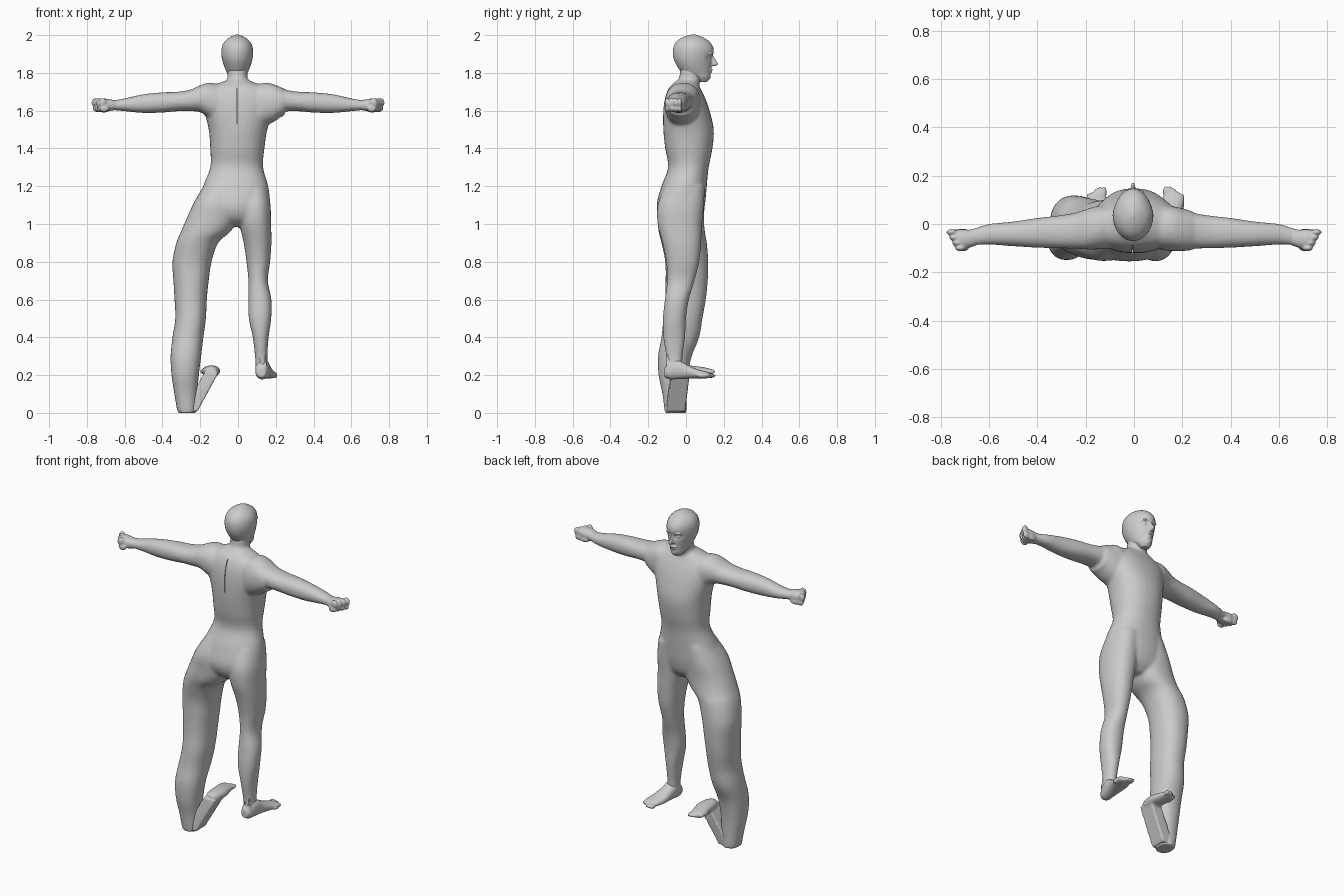
import bpy, bmesh, math
from mathutils import Matrix, Vector

skin = bpy.data.materials.new("plain grey")
skin.diffuse_color = (0.6, 0.6, 0.6, 1)


def spline(rows, steps=4):
    """Smoothly interpolate cross-section rows."""
    out = []
    for i in range(len(rows) - 1):
        a, b, c, d = (rows[max(0, min(len(rows) - 1, i + k))] for k in (-1, 0, 1, 2))
        for s in range(steps):
            t = s / steps
            out.append([0.5 * (2 * q + (r - p) * t + (2 * p - 5 * q + 4 * r - w) * t * t
                               + (3 * q - p - 3 * r + w) * t ** 3)
                        for p, q, r, w in zip(a, b, c, d)])
    return out + [list(rows[-1])]


def loft(bm, rows, axis="z", sides=32, power=0.9):
    """Closed tube; each row is (position, u0, u1, v0, v1) across the axis."""
    order = {"x": (0, 1, 2), "y": (1, 0, 2), "z": (2, 0, 1)}[axis]
    rings = []
    for t, u0, u1, v0, v1 in spline(rows):
        ring = []
        for k in range(sides):
            a = 2 * math.pi * k / sides
            c, s = math.cos(a), math.sin(a)
            co = [0, 0, 0]
            co[order[0]] = t
            co[order[1]] = (u0 + u1) / 2 + (u1 - u0) / 2 * math.copysign(abs(c) ** power, c)
            co[order[2]] = (v0 + v1) / 2 + (v1 - v0) / 2 * math.copysign(abs(s) ** power, s)
            ring.append(bm.verts.new(co))
        rings.append(ring)
    for a, b in zip(rings, rings[1:]):
        for k in range(sides):
            j = (k + 1) % sides
            bm.faces.new((a[k], a[j], b[j], b[k]))
    bm.faces.new(rings[0][::-1])
    bm.faces.new(rings[-1])


def ball(bm, loc, size):
    m = Matrix.Translation(loc) @ Matrix.Diagonal((*size, 1))
    bmesh.ops.create_uvsphere(bm, u_segments=16, v_segments=10, radius=1, matrix=m)


def hull(bm, points):
    bmesh.ops.convex_hull(bm, input=[bm.verts.new(p) for p in points])


def finish(name, bm, voxel=None, smooth=3):
    """Turn shells into one object, fused into a continuous skin."""
    bmesh.ops.recalc_face_normals(bm, faces=bm.faces)
    me = bpy.data.meshes.new(name)
    bm.to_mesh(me)
    bm.free()
    me.materials.append(skin)
    ob = bpy.data.objects.new(name, me)
    bpy.context.collection.objects.link(ob)
    if voxel:
        r = ob.modifiers.new("fuse", "REMESH")
        r.mode = "VOXEL"
        r.voxel_size = voxel
        r.use_smooth_shade = True
        s = ob.modifiers.new("soften", "SMOOTH")
        s.factor = 0.5
        s.iterations = smooth
    return ob


# Body: torso, neck, legs and arms
bm = bmesh.new()
loft(bm, [(0.985, -0.07, 0.06, -0.08, 0.04), (1.03, -0.19, 0.15, -0.135, 0.08),
          (1.1, -0.21, 0.17, -0.155, 0.1), (1.2, -0.185, 0.16, -0.13, 0.11),
          (1.3, -0.147, 0.133, -0.095, 0.12), (1.4, -0.147, 0.14, -0.11, 0.14),
          (1.5, -0.155, 0.155, -0.12, 0.147), (1.6, -0.18, 0.185, -0.12, 0.125),
          (1.67, -0.19, 0.195, -0.11, 0.1), (1.72, -0.155, 0.155, -0.09, 0.075),
          (1.75, -0.09, 0.085, -0.06, 0.06), (1.765, -0.05, 0.045, -0.04, 0.05)])
loft(bm, [(1.68, -0.075, 0.07, -0.08, 0.07), (1.74, -0.06, 0.055, -0.055, 0.07),
          (1.78, -0.055, 0.05, -0.035, 0.085), (1.85, -0.055, 0.05, -0.03, 0.09)])
# stretched leg
loft(bm, [(0.0, -0.32, -0.22, -0.112, 0.002), (0.1, -0.337, -0.215, -0.125, 0.005),
          (0.2, -0.352, -0.207, -0.145, 0.012), (0.3, -0.357, -0.195, -0.148, 0.03),
          (0.4, -0.347, -0.183, -0.13, 0.07), (0.5, -0.332, -0.17, -0.12, 0.087),
          (0.6, -0.336, -0.165, -0.11, 0.105), (0.7, -0.342, -0.155, -0.108, 0.115),
          (0.8, -0.347, -0.14, -0.11, 0.118), (0.9, -0.327, -0.105, -0.13, 0.11),
          (0.96, -0.302, -0.04, -0.145, 0.1), (1.03, -0.272, 0.0, -0.15, 0.095),
          (1.12, -0.23, 0.0, -0.15, 0.1), (1.22, -0.17, 0.0, -0.11, 0.1)])
# straight leg
loft(bm, [(0.22, 0.095, 0.16, -0.1, -0.02), (0.3, 0.09, 0.156, -0.105, -0.018),
          (0.4, 0.078, 0.162, -0.12, -0.005), (0.5, 0.057, 0.176, -0.122, 0.0),
          (0.6, 0.055, 0.177, -0.112, 0.015), (0.7, 0.055, 0.158, -0.1, 0.045),
          (0.8, 0.045, 0.17, -0.105, 0.07), (0.9, 0.03, 0.177, -0.125, 0.08),
          (1.0, 0.008, 0.175, -0.15, 0.085), (1.1, 0.0, 0.172, -0.15, 0.095),
          (1.2, 0.0, 0.155, -0.11, 0.1)])
for side in (-1, 1):
    loft(bm, [(side * x, *r) for x, *r in (
        (0.08, -0.1, 0.08, 1.53, 1.735), (0.15, -0.105, 0.075, 1.56, 1.748),
        (0.2, -0.105, 0.06, 1.592, 1.735), (0.25, -0.102, 0.045, 1.597, 1.712),
        (0.32, -0.1, 0.034, 1.597, 1.7), (0.4, -0.098, 0.025, 1.59, 1.697),
        (0.5, -0.092, 0.01, 1.588, 1.687), (0.6, -0.085, 0.0, 1.597, 1.665),
        (0.66, -0.088, -0.018, 1.603, 1.655), (0.7, -0.09, -0.025, 1.605, 1.655))], "x")
# shoulder fold on one side
loft(bm, [(0.12, -0.11, 0.08, 1.51, 1.745), (0.18, -0.112, 0.07, 1.535, 1.742),
          (0.225, -0.11, 0.058, 1.565, 1.725), (0.245, -0.104, 0.05, 1.575, 1.715)], "x")
body = finish("body", bm, 0.009, 4)

# Spine groove
bm = bmesh.new()
hull(bm, [(x, y, z) for x in (-0.008, -0.004)
          for y, z in ((-0.2, 1.53), (-0.2, 1.72), (-0.105, 1.53), (-0.065, 1.72))])
cutter = finish("spine_groove_cutter", bm)
cutter.hide_render = True
cutter.hide_viewport = True
cut = body.modifiers.new("spine groove", "BOOLEAN")
cut.operation = "DIFFERENCE"
cut.solver = "EXACT"
cut.object = cutter

# Head with face
bm = bmesh.new()
loft(bm, [(1.752, -0.03, 0.022, 0.07, 0.112), (1.775, -0.048, 0.04, 0.03, 0.128),
          (1.80, -0.06, 0.052, -0.02, 0.131), (1.84, -0.075, 0.068, -0.05, 0.135),
          (1.88, -0.086, 0.078, -0.067, 0.141), (1.92, -0.088, 0.08, -0.07, 0.147),
          (1.95, -0.081, 0.073, -0.061, 0.137), (1.975, -0.063, 0.055, -0.04, 0.113),
          (1.993, -0.036, 0.028, -0.007, 0.08), (2.003, -0.01, 0.002, 0.03, 0.05)], power=1)
for v in bm.verts:
    if v.co.y > 0.04:
        for ex in (-0.036, 0.028):
            d = ((v.co.x - ex) / 0.02) ** 2 + ((v.co.z - 1.88) / 0.013) ** 2
            v.co.y -= 0.014 * math.exp(-d)
        v.co.x = -0.004 + (v.co.x + 0.004) * (1 - 1.2 * (v.co.y - 0.04))
for ex in (-0.033, 0.025):
    ball(bm, (ex, 0.122, 1.879), (0.011, 0.008, 0.007))
    ball(bm, (ex, 0.13, 1.9), (0.02, 0.011, 0.006))
hull(bm, [(-0.01, 0.125, 1.895), (0.002, 0.125, 1.895), (-0.004, 0.145, 1.892),
          (-0.02, 0.125, 1.838), (0.012, 0.125, 1.838), (-0.01, 0.171, 1.845),
          (0.002, 0.171, 1.845), (-0.004, 0.15, 1.834)])
ball(bm, (-0.004, 0.13, 1.816), (0.022, 0.012, 0.006))
ball(bm, (-0.004, 0.127, 1.804), (0.019, 0.011, 0.005))
ball(bm, (-0.004, 0.112, 1.775), (0.022, 0.018, 0.014))
finish("head", bm, 0.004, 3)

# Clenched hands
for side, name in ((-1, "left_hand"), (1, "right_hand")):
    bm = bmesh.new()
    loft(bm, [(side * x, *r) for x, *r in (
        (0.64, -0.083, -0.02, 1.605, 1.653), (0.68, -0.098, -0.024, 1.598, 1.66),
        (0.715, -0.105, -0.022, 1.595, 1.665), (0.745, -0.09, -0.026, 1.603, 1.66))], "x")
    for i in range(4):
        y, x = -0.1 + 0.022 * i, 0.718 + 0.012 * i
        ball(bm, (side * x, y, 1.642), (0.022, 0.013, 0.025))
        ball(bm, (side * (x - 0.01), y, 1.612), (0.025, 0.013, 0.02))
    ball(bm, (side * 0.71, -0.035, 1.607), (0.034, 0.016, 0.017))
    finish(name, bm, 0.005, 2)

# Straight leg's foot
bm = bmesh.new()
loft(bm, [(-0.115, 0.102, 0.145, 0.19, 0.235), (-0.09, 0.092, 0.16, 0.178, 0.27),
          (-0.05, 0.092, 0.17, 0.178, 0.285), (-0.005, 0.095, 0.178, 0.18, 0.262),
          (0.05, 0.1, 0.195, 0.182, 0.235), (0.1, 0.115, 0.208, 0.182, 0.22),
          (0.125, 0.125, 0.205, 0.185, 0.212)], "y")
for i in range(5):
    ball(bm, (0.13 + 0.017 * i, 0.132 - 0.004 * i * (i - 1), 0.197), (0.011, 0.026, 0.012))
# ankle ridges
for x in (0.115, 0.145):
    hull(bm, [(x - 0.006, -0.1, 0.2), (x + 0.012, -0.1, 0.2), (x, -0.108, 0.33),
              (x - 0.006, -0.04, 0.2), (x + 0.012, -0.04, 0.2), (x, -0.06, 0.33)])
finish("right_foot", bm, 0.006, 2)

# Raised foot of the stretched leg and the flap that ties it to the leg's end
bm = bmesh.new()
loft(bm, [(-0.07, -0.17, -0.115, 0.195, 0.24), (-0.03, -0.182, -0.1, 0.19, 0.25),
          (0.03, -0.188, -0.095, 0.195, 0.25), (0.09, -0.196, -0.108, 0.2, 0.242),
          (0.125, -0.195, -0.118, 0.203, 0.235)], "y")
for i in range(5):
    ball(bm, (-0.124 - 0.016 * i, 0.13 - 0.004 * i * (i - 1), 0.219), (0.011, 0.026, 0.013))
hull(bm, [(x, y, z) for x, z, ya, yb in (
    (-0.29, 0.005, -0.105, -0.005), (-0.215, 0.008, -0.1, -0.005), (-0.235, 0.07, -0.1, -0.005),
    (-0.175, 0.22, -0.08, 0.02), (-0.105, 0.21, -0.075, 0.02)) for y in (ya, yb)])
finish("left_foot", bm, 0.006, 1)
